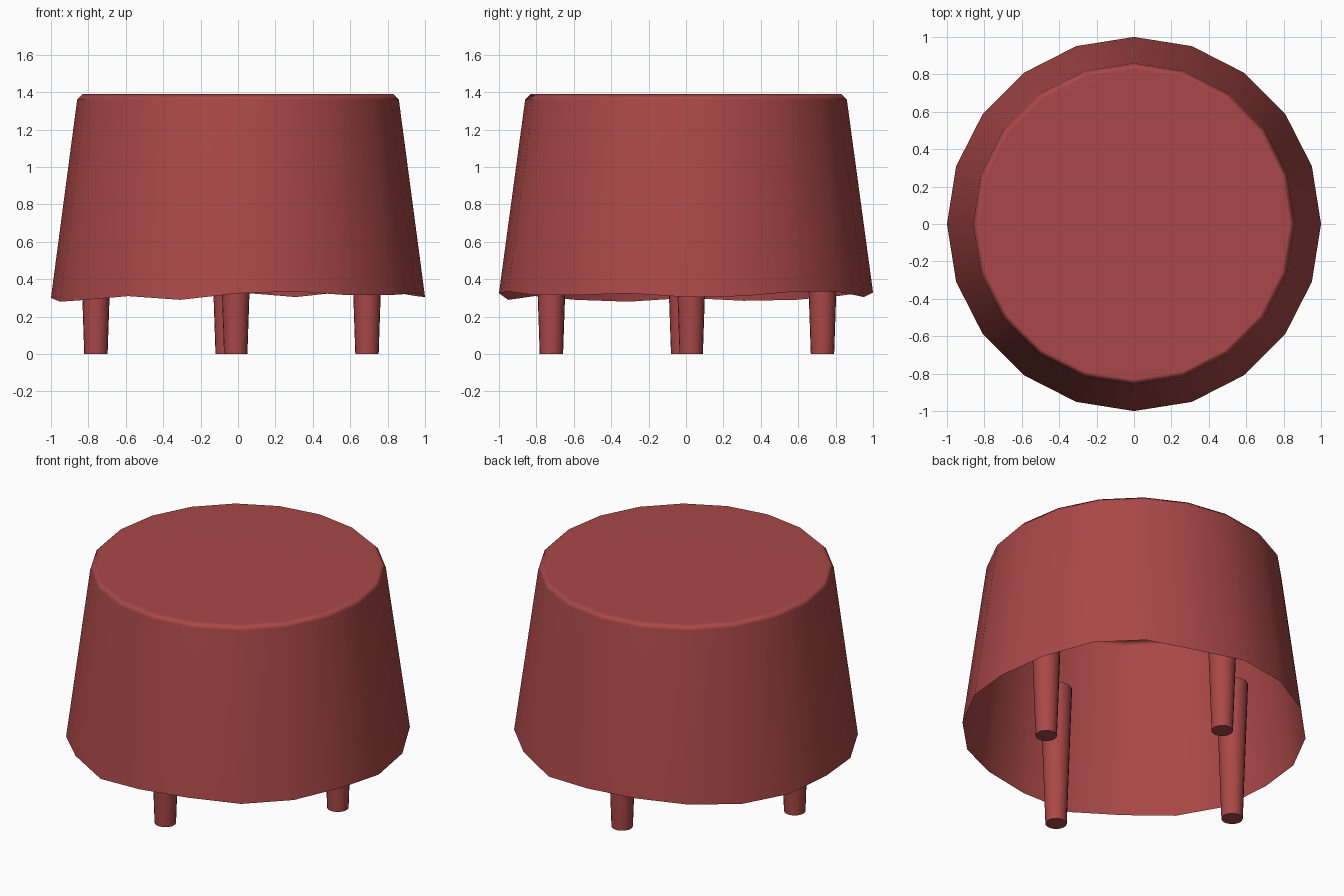
import bpy, bmesh
from math import cos, sin, pi, radians

cube = bpy.data.objects.get("Cube")
if cube:
    bpy.data.objects.remove(cube, do_unlink=True)

# One red fabric colour for everything
RED = (0.40, 0.064, 0.064, 1)
red = bpy.data.materials.new("muted red")
red.use_nodes = True
red.diffuse_color = RED
red.node_tree.nodes["Principled BSDF"].inputs["Base Color"].default_value = RED


def finish(name, bm, angle):
    mesh = bpy.data.meshes.new(name)
    bm.normal_update()
    bm.to_mesh(mesh)
    bm.free()
    mesh.materials.append(red)
    obj = bpy.data.objects.new(name, mesh)
    bpy.context.collection.objects.link(obj)
    bpy.ops.object.select_all(action="DESELECT")
    obj.select_set(True)
    bpy.context.view_layer.objects.active = obj
    bpy.ops.object.shade_smooth_by_angle(angle=radians(angle))
    return obj


def ring(bm, radius, heights):
    n = len(heights)
    return [bm.verts.new((radius * cos(2 * pi * i / n), radius * sin(2 * pi * i / n), z))
            for i, z in enumerate(heights)]


def bridge(bm, low, high):
    n = len(low)
    for i in range(n):
        j = (i + 1) % n
        bm.faces.new((low[i], low[j], high[j], high[i]))


# Cover: an open tapered shell with an uneven hem and a bevelled top
HEM = [.305, .31, .335, .335, .305, .33, .33, .31, .29, .285,
       .30, .28, .29, .31, .29, .325, .335, .315, .315, .325]
SIDES = len(HEM)
bm = bmesh.new()
hem = ring(bm, 1.0, HEM)
shoulder = ring(bm, 0.86, [1.36] * SIDES)
top = ring(bm, 0.83, [1.39] * SIDES)
bridge(bm, hem, shoulder)
bridge(bm, shoulder, top)
bm.faces.new(top)
cover = finish("seat_cover", bm, 60)
weighted = cover.modifiers.new("even shading", "WEIGHTED_NORMAL")
weighted.keep_sharp = True

# Legs: four tapered pegs, wider at the top, slightly turned as a group
LEG_TOP = 0.9
LEG_SIDES = 20
for k, name in enumerate(("left_leg", "back_leg", "right_leg", "front_leg")):
    bm = bmesh.new()
    foot = ring(bm, 0.0625, [0] * LEG_SIDES)
    head = ring(bm, 0.093, [LEG_TOP] * LEG_SIDES)
    bridge(bm, foot, head)
    bm.faces.new(foot[::-1])
    bm.faces.new(head)
    leg = finish(name, bm, 40)
    turn = k * pi / 2 + radians(1.8)
    leg.location = (-0.035 + 0.725 * cos(turn), 0.005 + 0.725 * sin(turn), 0)
